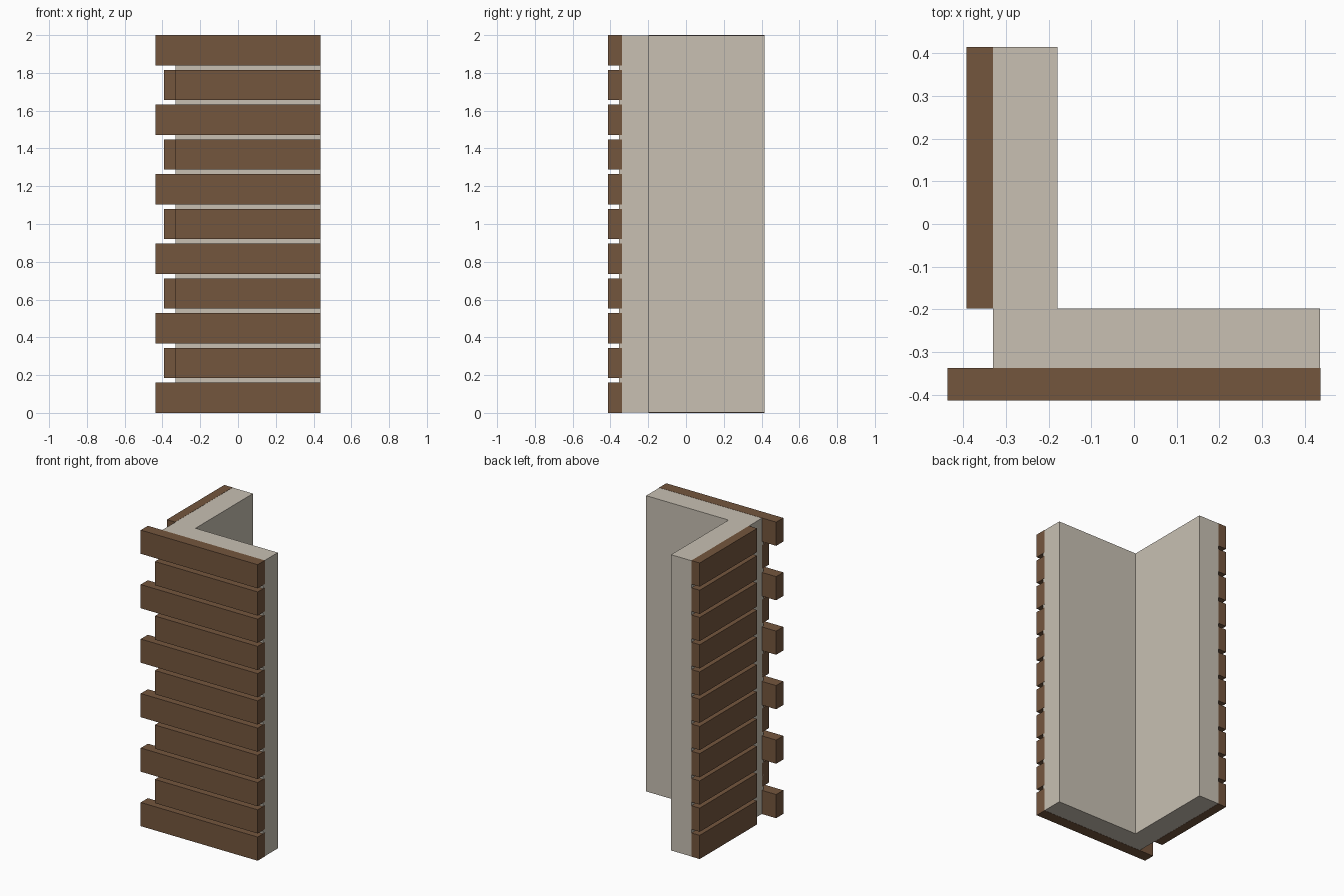
import bpy
import bmesh

if "Cube" in bpy.data.objects:
    bpy.data.objects.remove(bpy.data.objects["Cube"])

COUNT, PLANK_H, TOTAL_H = 11, 0.16, 2.0
PITCH = (TOTAL_H - PLANK_H) / (COUNT - 1)


def material(name, rgb):
    mat = bpy.data.materials.new(name)
    mat.diffuse_color = (*rgb, 1.0)
    mat.use_nodes = True
    mat.node_tree.nodes["Principled BSDF"].inputs["Base Color"].default_value = mat.diffuse_color
    return mat


def prism(name, outline, z0, z1, mat):
    """Extrude a counter-clockwise floor outline from z0 up to z1."""
    bm = bmesh.new()
    base = bm.faces.new([bm.verts.new((x, y, z0)) for x, y in outline])
    top = bmesh.ops.extrude_face_region(bm, geom=[base], use_keep_orig=True)
    verts = [v for v in top["geom"] if isinstance(v, bmesh.types.BMVert)]
    bmesh.ops.translate(bm, verts=verts, vec=(0, 0, z1 - z0))
    bmesh.ops.recalc_face_normals(bm, faces=bm.faces)
    mesh = bpy.data.meshes.new(name)
    bm.to_mesh(mesh)
    bm.free()
    mesh.materials.append(mat)
    obj = bpy.data.objects.new(name, mesh)
    bpy.context.collection.objects.link(obj)
    return obj


def plank(name, x0, x1, y0, y1, z):
    outline = [(x0, y0), (x1, y0), (x1, y1), (x0, y1)]
    return prism(name, outline, z, z + PLANK_H, wood)


wood = material("wood", (0.175, 0.093, 0.048))
plaster = material("plaster", (0.58, 0.53, 0.45))

# L-shaped wall core, a hair inside the plank faces it overlaps
prism("wall_core",
      [(-0.331, -0.355), (0.436, -0.355), (0.436, -0.198),
       (-0.179, -0.198), (-0.179, 0.415), (-0.331, 0.415)],
      0.001, TOTAL_H - 0.001, plaster)

for i in range(COUNT):
    z = i * PITCH
    # front planks: every other one overhangs the corner
    left = -0.437 if i % 2 == 0 else -0.331
    plank(f"front_plank_{i + 1}", left, 0.437, -0.414, -0.338, z)
    # side planks: all stop short of the corner
    plank(f"side_plank_{i + 1}", -0.393, -0.331, -0.198, 0.415, z)
